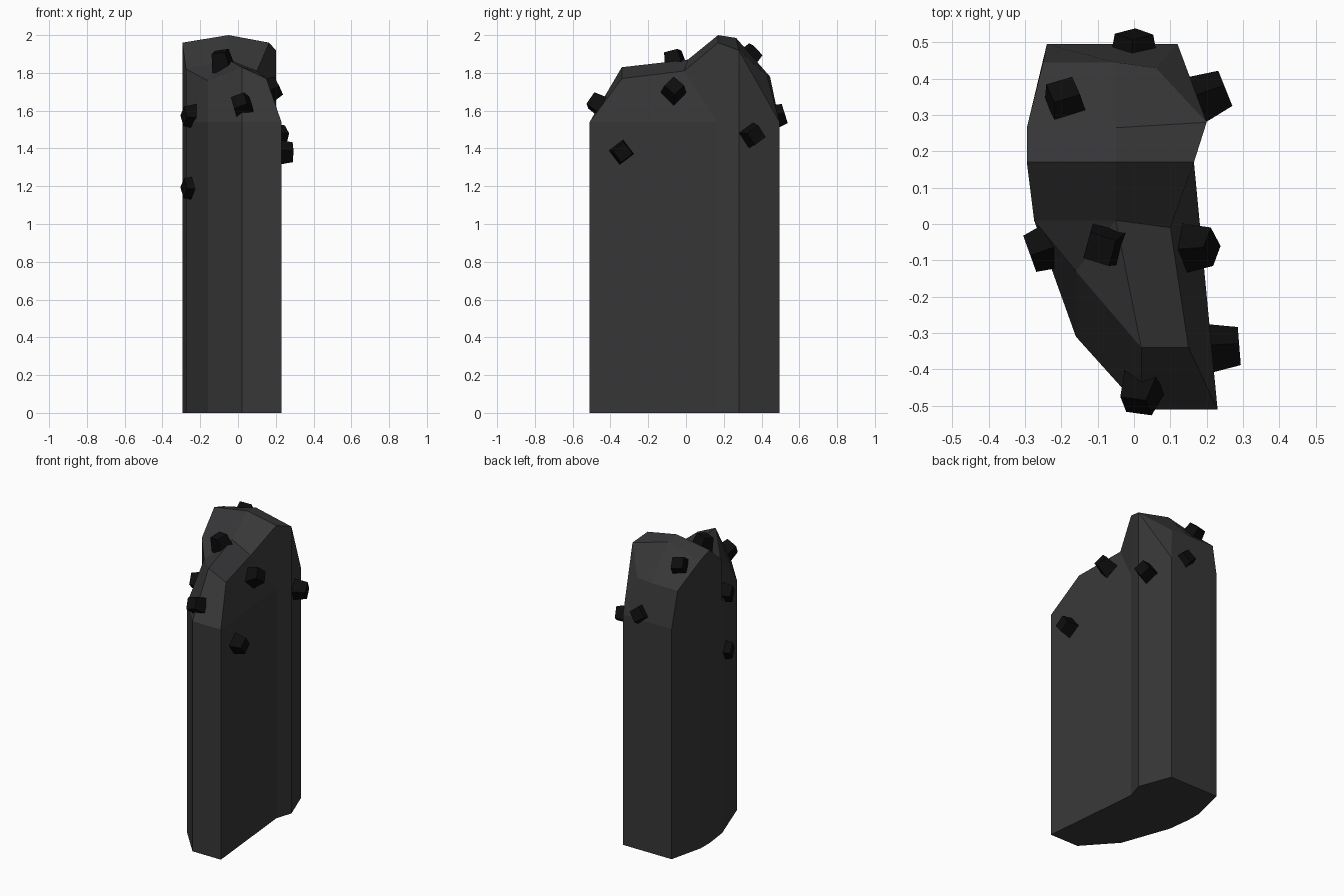
import bpy, bmesh
from mathutils import Vector, Matrix

if "Cube" in bpy.data.objects:
    bpy.data.objects.remove(bpy.data.objects["Cube"])


def material(name, rgb):
    m = bpy.data.materials.new(name)
    m.diffuse_color = (*rgb, 1)
    m.use_nodes = True
    m.node_tree.nodes["Principled BSDF"].inputs["Base Color"].default_value = m.diffuse_color
    return m


def add_object(name, bm, mat):
    bmesh.ops.recalc_face_normals(bm, faces=bm.faces)
    mesh = bpy.data.meshes.new(name)
    bm.to_mesh(mesh)
    bm.free()
    mesh.materials.append(mat)
    obj = bpy.data.objects.new(name, mesh)
    bpy.context.collection.objects.link(obj)


stone = material("dark_stone", (0.038, 0.038, 0.04))
coal = material("black_chunk", (0.004, 0.004, 0.004))

# Stone pillar: footprint extruded to the shoulder, then a chiselled crown
outline = [(0.02, -0.51), (0.23, -0.51), (0.165, 0.17), (0.2, 0.28),
           (0.12, 0.495), (-0.24, 0.495), (-0.295, 0.265), (-0.295, 0.17),
           (-0.275, 0.01), (-0.16, -0.31)]
crown = {"a": (0.02, -0.34, 1.83), "b": (0.15, -0.34, 1.77),
         "c": (-0.05, 0.01, 1.87), "d": (0.1, -0.01, 1.81),
         "e": (-0.05, 0.17, 2.0), "f": (0.165, 0.17, 1.96),
         "g": (-0.05, 0.265, 1.985), "h": (0.2, 0.28, 1.92),
         "i": (-0.05, 0.445, 1.78), "j": (0.06, 0.43, 1.78),
         "k": (-0.25, 0.445, 1.78), "l": (-0.295, 0.265, 1.93),
         "m": (-0.295, 0.17, 1.96), "n": (-0.275, 0.01, 1.82),
         "o": (-0.16, -0.13, 1.76)}
# Digits are shoulder corners, letters are crown points
facets = ("01ba 12db 2fd 23hf 34h 4jh 45kij 56lk 67ml 78nm 89on 90ao "
          "abdc oac noc ncem cdfe megl efhg lgik ghji").split()

bm = bmesh.new()
foot = [bm.verts.new((x, y, 0)) for x, y in outline]
points = {str(i): bm.verts.new((x, y, 1.54)) for i, (x, y) in enumerate(outline)}
points.update({key: bm.verts.new(co) for key, co in crown.items()})
bm.faces.new(foot[::-1])
for i in range(10):
    j = (i + 1) % 10
    bm.faces.new((foot[i], foot[j], points[str(j)], points[str(i)]))
for f in facets:
    bm.faces.new([points[key] for key in f])
add_object("stone_pillar", bm, stone)


# Black chunks: tapered blocks half sunk in the surface, facing outwards
def chunk(index, centre, normal, roll):
    bm = bmesh.new()
    bmesh.ops.create_cube(bm, size=0.1)
    for v in bm.verts:
        if v.co.z > 0:
            v.co.x *= 0.75
            v.co.y *= 0.75
    turn = Vector(normal).to_track_quat("Z", "Y").to_matrix().to_4x4()
    bm.transform(Matrix.Translation(centre) @ turn @ Matrix.Rotation(roll, 4, "Z"))
    add_object(f"chunk_{index}", bm, coal)


left, right = (-0.94, -0.34, 0), (1, 0.08, 0)
chunks = [((-0.19, 0.335, 1.89), (-0.1, 0.7, 0.7), 0.2),
          ((0.205, 0.355, 1.47), (0.93, 0.37, 0), 0.6),
          ((0.0, 0.475, 1.57), (0, 0.95, 0.3), 0.7),
          ((-0.085, -0.06, 1.865), (-0.2, -0.2, 1), 0.5),
          ((0.17, -0.065, 1.71), (0.9, 0.05, 0.45), 0.8),
          ((0.24, -0.34, 1.38), right, 0.65),
          ((0.02, -0.46, 1.63), (-0.3, -0.85, 0.5), 0.4),
          ((-0.24, -0.065, 1.57), left, 0.7),
          ((-0.24, -0.065, 1.19), left, 0.7)]
for n, (centre, normal, roll) in enumerate(chunks, 1):
    chunk(n, centre, normal, roll)
